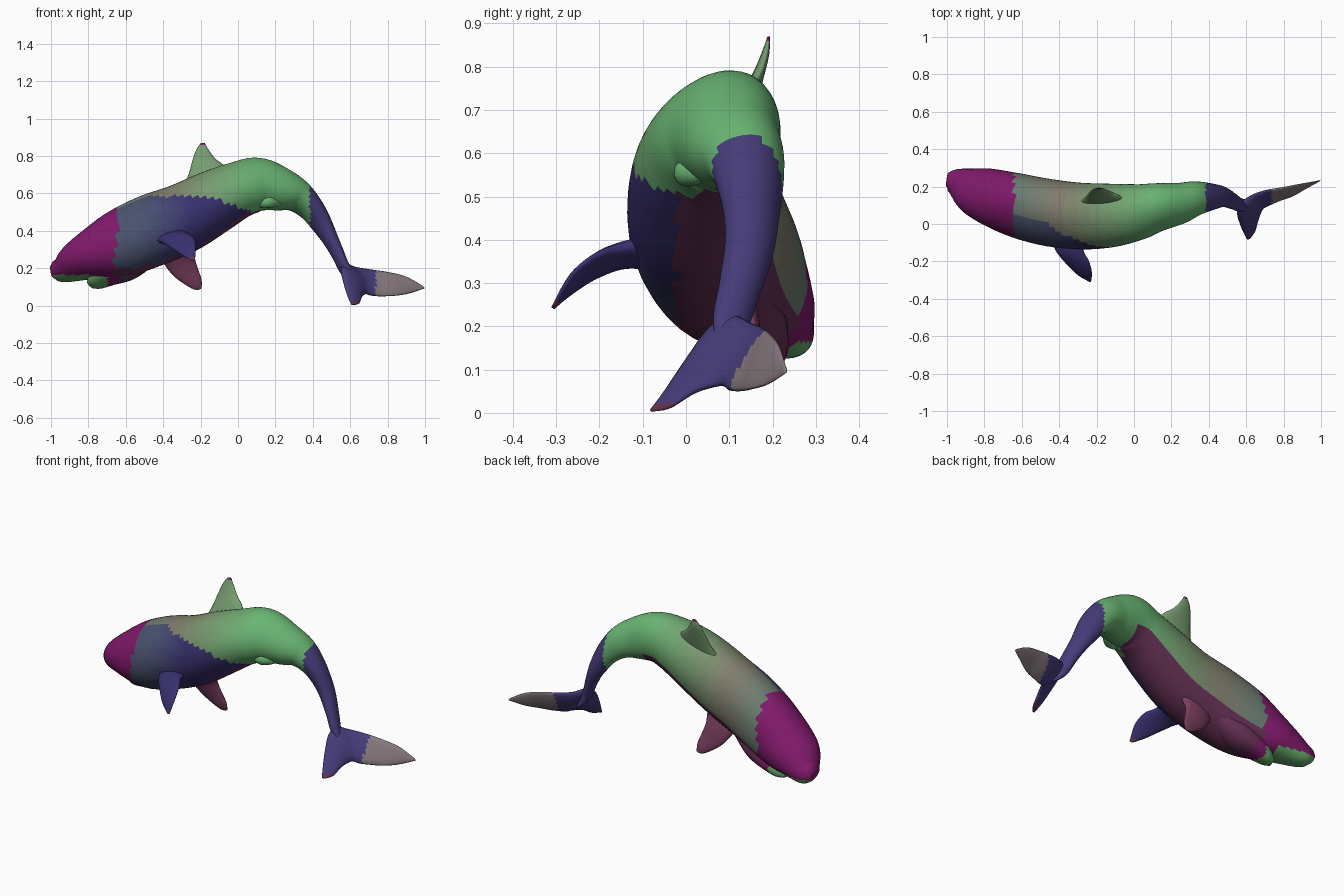
import bpy, bmesh, math
from mathutils import Vector as V

if "Cube" in bpy.data.objects:
    bpy.data.objects.remove(bpy.data.objects["Cube"])

ROLL = math.radians(22)
DORSAL = V((0, math.sin(ROLL), math.cos(ROLL)))

# palette
MAGENTA, LIP = (.22, .01, .15), (.14, .42, .15)
TAN, GREEN = (.22, .20, .15), (.14, .46, .17)
TEAL, NAVY, PLUM = (.07, .09, .16), (.04, .03, .16), (.13, .03, .09)
STOCK, MAUVE = (.06, .045, .19), (.24, .19, .21)


def mix(a, b, t):
    t = round(max(0, min(1, t)) * 8) / 8
    return tuple(p + (q - p) * t for p, q in zip(a, b))


def material(col):
    name = "skin_" + "_".join(str(round(c * 100)) for c in col)
    m = bpy.data.materials.get(name) or bpy.data.materials.new(name)
    m.diffuse_color = (*col, 1)
    m.use_nodes = True
    m.node_tree.nodes["Principled BSDF"].inputs["Base Color"].default_value = m.diffuse_color
    return m


def catmull(rows, steps):
    """Smoothly resample a list of equal-length number rows."""
    pad = [rows[0]] + list(rows) + [rows[-1]]
    out = []
    for i in range(1, len(pad) - 2):
        for k in range(steps):
            t = k / steps
            out.append([.5 * (2 * b + (c - a) * t + (2 * a - 5 * b + 4 * c - d) * t * t
                              + (3 * b - a - 3 * c + d) * t ** 3)
                        for a, b, c, d in zip(*pad[i - 1:i + 3])])
    return out + [list(rows[-1])]


def loft(name, rings, sides, colour, taper=0):
    """rings: (centre, dorsal/chord vector, lateral/thickness vector)."""
    bm = bmesh.new()
    loops = []
    for c, u, v in rings:
        loops.append([bm.verts.new(c + u * math.cos(a) + v * math.sin(a) * (1 - taper * math.cos(a)))
                      for a in (2 * math.pi * i / sides for i in range(sides))])
    mesh = bpy.data.meshes.new(name)
    cols = []

    def paint(face, a):
        col = colour(face.calc_center_median(), a)
        if col not in cols:
            cols.append(col)
            mesh.materials.append(material(col))
        face.material_index = cols.index(col)
        face.smooth = True

    for p, q in zip(loops, loops[1:]):
        for i in range(sides):
            j = (i + 1) % sides
            paint(bm.faces.new((p[i], p[j], q[j], q[i])), 2 * math.pi * (i + .5) / sides)
    paint(bm.faces.new(loops[0]), 0)
    paint(bm.faces.new(loops[-1]), 0)
    bmesh.ops.recalc_face_normals(bm, faces=bm.faces)
    bm.to_mesh(mesh)
    bm.free()
    ob = bpy.data.objects.new(name, mesh)
    bpy.context.collection.objects.link(ob)
    return ob


def tube(name, stations, colour, sides=48, steps=6, taper=0):
    """Stations: x, y, z, half height, half width along a spine."""
    rows = catmull(stations, steps)
    pts = [V(r[:3]) for r in rows]
    rings = []
    for i, r in enumerate(rows):
        t = (pts[min(i + 1, len(pts) - 1)] - pts[max(i - 1, 0)]).normalized()
        up = (DORSAL - t * DORSAL.dot(t)).normalized()
        rings.append((pts[i], up * r[3], up.cross(t) * r[4]))
    return loft(name, rings, sides, colour, taper)


def fin(name, sections, colour, steps=6):
    """Sections: leading point, trailing point, half thickness."""
    rows = catmull([(*a, *b, h) for a, b, h in sections], steps)
    mids = [(V(r[:3]) + V(r[3:6])) / 2 for r in rows]
    rings = []
    for i, r in enumerate(rows):
        span = mids[min(i + 1, len(mids) - 1)] - mids[max(i - 1, 0)]
        chord = (V(r[:3]) - V(r[3:6])) / 2
        rings.append((mids[i], chord, span.cross(chord).normalized() * r[6]))
    return loft(name, rings, 16, colour)


def back_colour(x):
    if x < -.4:
        return mix((.13, .2, .16), TAN, (x + .65) / .25)
    return mix(TAN, GREEN, (x + .4) / .5)


def body_colour(p, a):
    a = math.degrees(a)
    if p.x < -.76 and p.z < .165:
        return LIP
    if p.x < -.64 - .1 * max(0, .45 - p.z):
        return MAGENTA
    if p.x > .385:
        return STOCK
    near_line = min(.585, .585 - .35 * (p.x + .17))
    is_back = a < 95 or a > 315 or (a > 180 and p.z > near_line)
    if is_back or p.x > .14:
        return back_colour(p.x)
    if p.y > -.02 and a < 240:
        return PLUM
    return mix(TEAL, NAVY, (p.x + .55) / .3)


# body, snout to tail stock
tube("body", [
    (-1.0, .235, .185, .025, .035), (-.978, .232, .188, .05, .06),
    (-.93, .217, .198, .073, .09), (-.83, .173, .25, .115, .141),
    (-.66, .115, .32, .18, .165), (-.48, .07, .397, .197, .175),
    (-.30, .048, .467, .189, .176), (-.13, .05, .557, .171, .17),
    (.01, .067, .623, .151, .151), (.115, .091, .648, .146, .129),
    (.235, .112, .622, .117, .111), (.32, .138, .586, .088, .095),
    (.40, .15, .51, .062, .08), (.47, .15, .40, .046, .062),
    (.528, .125, .29, .034, .05), (.565, .105, .21, .028, .045),
    (.605, .10, .145, .018, .036), (.64, .095, .105, .006, .02)],
    body_colour, taper=.08)

# lower jaw, slightly open
tube("lower_jaw", [
    (-.48, .085, .30, .07, .11), (-.60, .12, .225, .085, .12),
    (-.70, .148, .172, .062, .10), (-.76, .163, .13, .04, .07),
    (-.79, .172, .11, .018, .035)],
    lambda p, a: LIP if p.x < -.70 else MAGENTA if p.x < -.64
    else TEAL if p.y < .08 else PLUM, sides=24)

# small ridge under the belly
tube("belly_ridge", [
    (.08, .03, .545, .01, .01), (.12, .012, .553, .03, .028),
    (.16, .004, .557, .035, .032), (.20, .025, .553, .026, .024),
    (.24, .05, .55, .008, .008)], lambda p, a: GREEN, sides=12)

# dorsal fin
fin("dorsal_fin", [
    ((-.30, .11, .62), (-.04, .12, .70), .03),
    ((-.265, .138, .70), (-.075, .148, .75), .022),
    ((-.245, .162, .77), (-.12, .17, .785), .014),
    ((-.225, .182, .83), (-.155, .185, .83), .009),
    ((-.20, .190, .868), (-.178, .192, .870), .003)],
    lambda p, a: MAGENTA if p.z > .86 else mix(TAN, GREEN, .45))

# flippers
fin("near_flipper", [
    ((-.45, -.05, .34), (-.27, -.05, .40), .035),
    ((-.42, -.14, .345), (-.27, -.14, .385), .027),
    ((-.36, -.215, .31), (-.24, -.20, .37), .017),
    ((-.30, -.272, .27), (-.225, -.26, .325), .011),
    ((-.245, -.305, .24), (-.23, -.31, .245), .003)],
    lambda p, a: PLUM if p.z < .26 else NAVY)
fin("far_flipper", [
    ((-.43, .11, .28), (-.22, .11, .34), .035),
    ((-.39, .14, .215), (-.23, .14, .26), .025),
    ((-.335, .16, .15), (-.215, .155, .20), .017),
    ((-.25, .175, .093), (-.195, .17, .14), .011),
    ((-.215, .18, .084), (-.195, .18, .092), .003)],
    lambda p, a: (.2, .05, .12))

# tail flukes, tip to tip
fin("tail_flukes", [
    ((.605, -.083, .006), (.622, -.077, .004), .003),
    ((.585, -.045, .055), (.648, -.038, .012), .011),
    ((.566, 0, .12), (.662, .015, .045), .018),
    ((.552, .055, .195), (.675, .055, .058), .024),
    ((.57, .105, .225), (.69, .085, .062), .026),
    ((.625, .15, .208), (.72, .10, .052), .02),
    ((.70, .178, .195), (.78, .125, .05), .015),
    ((.80, .196, .18), (.85, .15, .054), .012),
    ((.90, .215, .155), (.92, .19, .066), .009),
    ((.985, .23, .107), (.998, .232, .093), .003)],
    lambda p, a: MAUVE if p.x > .735 else PLUM if p.z < .025 else STOCK)
